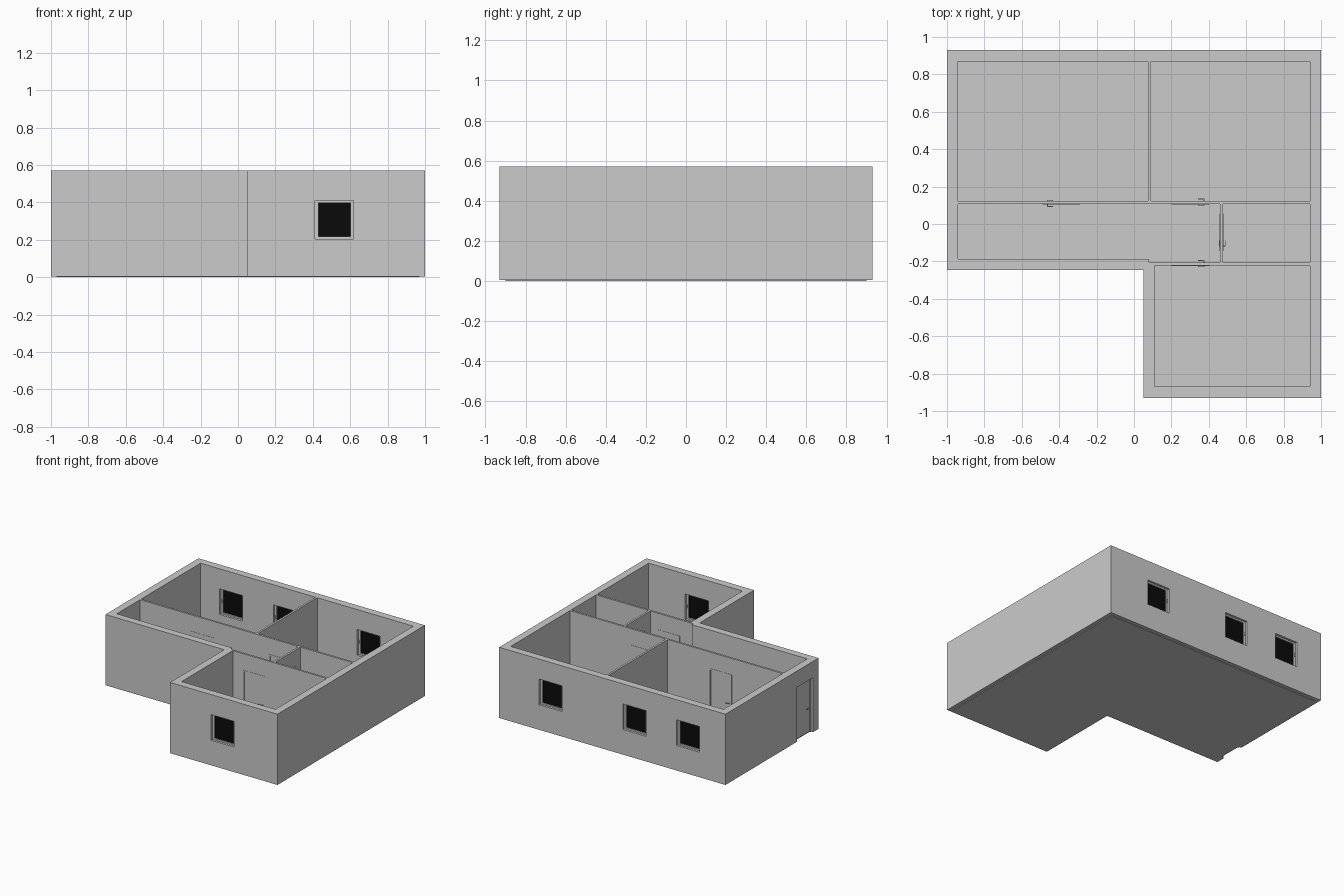
import bpy, bmesh, math
from mathutils import Matrix, Vector

if "Cube" in bpy.data.objects:
    bpy.data.objects.remove(bpy.data.objects["Cube"])

H = 0.57       # wall top
Z0 = 0.005     # slab top / wall bottom


def finish(name, bm, mat=None):
    bmesh.ops.recalc_face_normals(bm, faces=bm.faces)
    me = bpy.data.meshes.new(name)
    bm.to_mesh(me)
    bm.free()
    ob = bpy.data.objects.new(name, me)
    bpy.context.collection.objects.link(ob)
    if mat:
        me.materials.append(mat)
    return ob


def boxes(name, spans, m=Matrix(), mat=None):
    """One object from boxes given as (x0, x1, y0, y1, z0, z1) in a local frame."""
    bm = bmesh.new()
    for x0, x1, y0, y1, z0, z1 in spans:
        c = Vector((x0 + x1, y0 + y1, z0 + z1)) / 2
        s = Matrix.Diagonal((abs(x1 - x0), y1 - y0, z1 - z0, 1))
        bmesh.ops.create_cube(bm, size=1, matrix=m @ Matrix.Translation(c) @ s)
    return finish(name, bm, mat)


def place(x, y, deg):
    return Matrix.Translation((x, y, 0)) @ Matrix.Rotation(math.radians(deg), 4, 'Z')


def cut(wall, spans, m):
    cutter = boxes("cutter", spans, m)
    cutter.hide_render = True
    mod = wall.modifiers.new("opening", 'BOOLEAN')
    mod.operation, mod.solver, mod.object = 'DIFFERENCE', 'EXACT', cutter
    bpy.context.view_layer.objects.active = wall
    bpy.ops.object.modifier_apply(modifier=mod.name)
    bpy.data.objects.remove(cutter)


glass = bpy.data.materials.new("dark_glass")
glass.diffuse_color = (0.003, 0.003, 0.003, 1)
glass.use_nodes = True
glass.node_tree.nodes["Principled BSDF"].inputs["Base Color"].default_value = glass.diffuse_color

# floor slab, inset to the wall centre line
bm = bmesh.new()
pts = [(-.97, -.215), (.08, -.215), (.08, -.90), (.97, -.90), (.97, .90), (-.97, .90)]
f = bm.faces.new([bm.verts.new((x, y, 0)) for x, y in pts])
top = bmesh.ops.extrude_face_region(bm, geom=[f])["geom"]
bmesh.ops.translate(bm, vec=(0, 0, Z0), verts=[v for v in top if isinstance(v, bmesh.types.BMVert)])
finish("floor_slab", bm)

# outer wall ring: outer and inner loops with matching points
outer = [(-1, -.245), (0, -.245), (.05, -.245), (.05, -.3), (.05, -.93), (1, -.93), (1, .93), (-1, .93)]
inner = [(-.94, -.187), (.08, -.187), (.08, -.215), (.11, -.215), (.11, -.87), (.94, -.87), (.94, .87), (-.94, .87)]
bm = bmesh.new()
loops = [[bm.verts.new((x, y, z)) for x, y in p]
         for p, z in ((outer, Z0), (outer, H), (inner, H), (inner, Z0))]
for k in range(4):
    a, b = loops[k], loops[(k + 1) % 4]
    for i in range(8):
        j = (i + 1) % 8
        bm.faces.new((a[i], a[j], b[j], b[i]))
outer_wall = finish("outer_walls", bm)

# thin partitions
hall_wall = boxes("hall_partition", [(-.94, .94, .106, .122, Z0, H)])
boxes("bedroom_partition", [(.076, .092, .122, .87, Z0, H)])
south_wall = boxes("south_partition", [(.08, .94, -.223, -.207, Z0, H)])
cross_wall = boxes("cross_partition", [(.46, .476, -.207, .106, Z0, H)])


def window(name, x, y, deg):
    """Local -y is the outside face; x, y is the middle of the wall."""
    m = place(x, y, deg)
    w, b, lo, hi, d = .1025, .017, .205, .41, .012
    cut(outer_wall, [(-w, w, -.05, .05, lo, hi)], m)
    boxes(name + "_frame", [(-w, -w + b, -d, d, lo, hi), (w - b, w, -d, d, lo, hi),
                            (-w + b, w - b, -d, d, lo, lo + b * .7), (-w + b, w - b, -d, d, hi - b * .7, hi)], m)
    boxes(name + "_pane", [(-w + b, w - b, -.003, .003, lo + b * .7, hi - b * .7)], m, glass)
    hx = w - b * .6
    boxes(name + "_handle", [(hx - .003, hx + .003, s - .004, s + .004, .295, .32)
                             for s in (-d - .004, d + .004)], m)


def door(name, wall, x, y, deg, side, half, leaf_y):
    """Handle faces local -y; side = +1/-1 picks the lock edge; half = half frame depth."""
    m = place(x, y, deg)
    w, b, hi, t = .1, .01, .44, .006
    cut(wall, [(-w, w, -.05, .05, Z0 - .02, hi)], m)
    boxes(name + "_frame", [(-w, -w + b, -half, half, Z0, hi), (w - b, w, -half, half, Z0, hi),
                            (-w + b, w - b, -half, half, hi - b, hi)], m)
    boxes(name + "_leaf", [(-w + b, w - b, leaf_y - t, leaf_y + t, Z0 + .003, hi - b)], m)
    # lever handles on both faces: stem and grip
    parts = []
    for s in (-1, 1):
        yc = leaf_y + s * (t + .005)
        hx = side * .073
        parts.append((hx - .003, hx + .003, yc - .005, yc + .005, .2, .206))
        g = leaf_y + s * (t + .010)
        parts.append((hx + side * .003, hx - side * .03, g - .002, g + .002, .2, .206))
    boxes(name + "_handle", parts, m)


window("front_window", .515, -.90, 0)
for i, x in enumerate((.545, -.195, -.67)):
    window(f"back_window_{i + 1}", x, .90, 180)

door("entrance_door", outer_wall, -.97, -.073, -90, 1, .014, 0)
door("west_room_door", hall_wall, -.39, .114, 0, -1, .010, -.004)
door("east_room_door", hall_wall, .30, .114, 180, -1, .010, -.004)
door("south_room_door", south_wall, .30, -.215, 180, -1, .010, -.004)
door("small_room_door", cross_wall, .468, -.045, 90, -1, .010, -.004)
